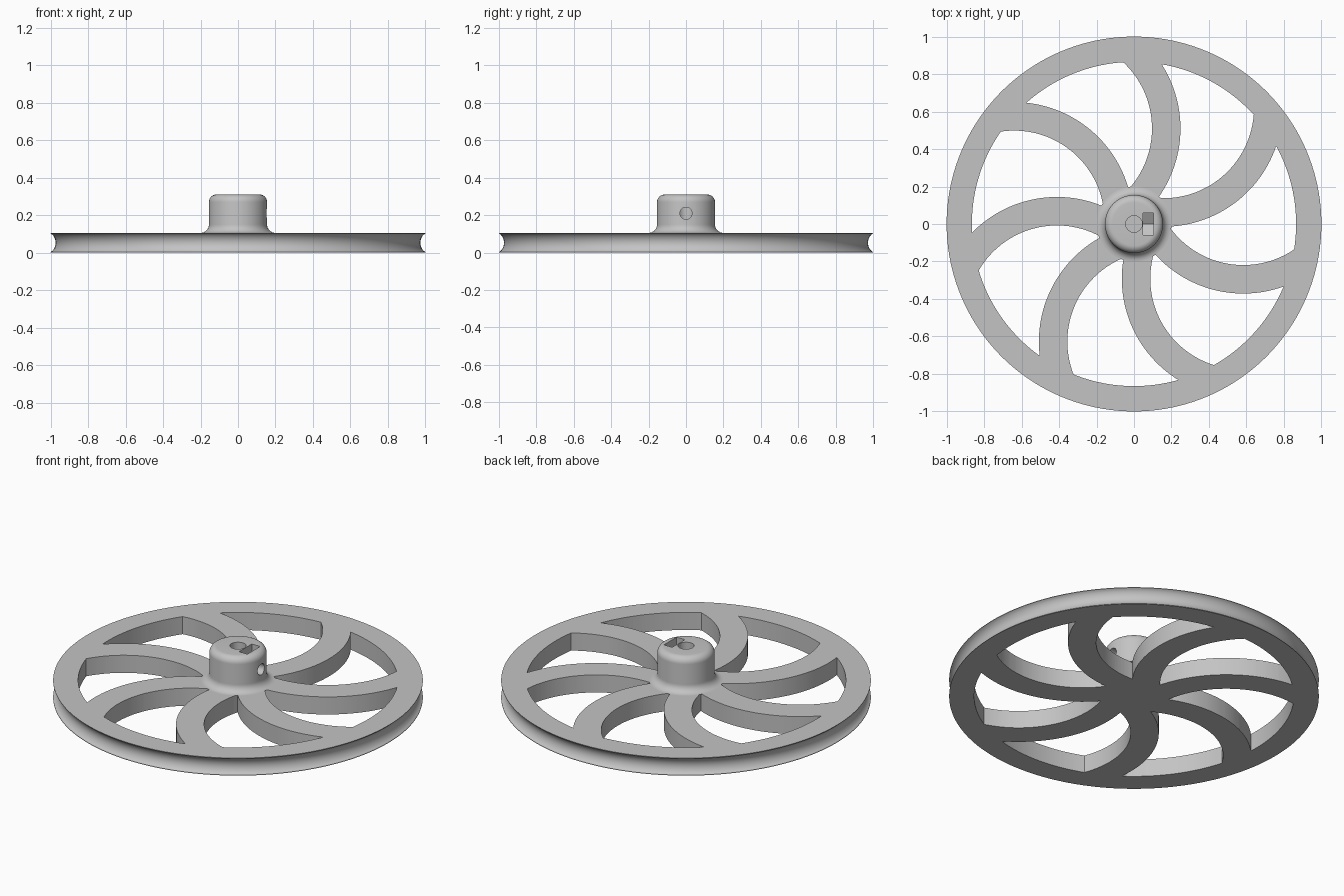
import bpy, bmesh
from math import sin, cos, pi, radians
from mathutils import Vector, Matrix
from mathutils.geometry import intersect_sphere_sphere_2d

if "Cube" in bpy.data.objects:
    bpy.data.objects.remove(bpy.data.objects["Cube"])

SPOKES = 7
THICK = 0.105          # wheel thickness
RIM_IN = 0.865         # inner radius of the rim
HUB_R, HUB_TOP = 0.155, 0.31

grey = bpy.data.materials.new("plain grey")
grey.use_nodes = True
grey.diffuse_color = (0.55, 0.55, 0.55, 1)
grey.node_tree.nodes["Principled BSDF"].inputs["Base Color"].default_value = grey.diffuse_color


def make_object(name, bm):
    bmesh.ops.recalc_face_normals(bm, faces=bm.faces)
    mesh = bpy.data.meshes.new(name)
    bm.to_mesh(mesh)
    bm.free()
    mesh.materials.append(grey)
    obj = bpy.data.objects.new(name, mesh)
    bpy.context.collection.objects.link(obj)
    return obj


def lathe(name, profile, steps):
    """Spin a (radius, height) profile around z."""
    bm = bmesh.new()
    verts = [bm.verts.new((r, 0, z)) for r, z in profile]
    edges = [bm.edges.new(pair) for pair in zip(verts, verts[1:])]
    bmesh.ops.spin(bm, geom=verts + edges, cent=(0, 0, 0), axis=(0, 0, 1),
                   angle=2 * pi, steps=steps)
    bmesh.ops.remove_doubles(bm, verts=bm.verts, dist=1e-5)
    return make_object(name, bm)


def add_prism(bm, points, depth):
    """Extrude a closed outline along the depth vector."""
    face = bm.faces.new([bm.verts.new(p) for p in points])
    new = bmesh.ops.extrude_face_region(bm, geom=[face], use_keep_orig=True)["geom"]
    bmesh.ops.translate(bm, vec=depth,
                        verts=[v for v in new if isinstance(v, bmesh.types.BMVert)])


def arc(centre, radius, start, end, n):
    """Points of a circular arc, angles in degrees."""
    angles = [radians(start + (end - start) * i / n) for i in range(n + 1)]
    return [(centre[0] + radius * cos(a), centre[1] + radius * sin(a)) for a in angles]


def arc_between(centre, p, q, n):
    """Shorter arc around centre from p to q, without its last point."""
    u, v = p - centre, q - centre
    turn = -u.angle_signed(v)
    return [centre + Matrix.Rotation(turn * i / n, 2) @ u for i in range(n)]


def crossing(c1, r1, c2, r2, hint):
    return min(intersect_sphere_sphere_2d(c1, r1, c2, r2),
               key=lambda p: (Vector(p) - hint).length)


def cut(target, cutter):
    cutter.hide_render = True
    mod = target.modifiers.new("cut", "BOOLEAN")
    mod.operation, mod.solver, mod.object = "DIFFERENCE", "EXACT", cutter
    bpy.context.view_layer.objects.active = target
    bpy.ops.object.modifier_apply(modifier=mod.name)
    bpy.data.objects.remove(cutter)


def smooth(obj):
    bpy.ops.object.select_all(action="DESELECT")
    obj.select_set(True)
    bpy.context.view_layer.objects.active = obj
    bpy.ops.object.shade_smooth_by_angle(angle=radians(30))


# Wheel disc with a rounded belt groove round its edge
depth, half, mid = 0.027, THICK / 2 - 0.003, THICK / 2
groove = [(1 - depth * (1 - (t / 8) ** 2) ** 0.75, mid + half * t / 8) for t in range(-8, 9)]
wheel = lathe("spoked_wheel", [(0, 0), (1, 0)] + groove + [(1, THICK), (0, THICK)], 180)

# Windows between the curved spokes
origin = Vector((0, 0))
c_near = Vector((-0.387, 0.51))
c_far = Matrix.Rotation(2 * pi / SPOKES, 2) @ c_near
R_IN, R_OUT = 0.483, 0.635     # concave and convex spoke edges
tip = Vector(crossing(c_near, R_IN, c_far, R_OUT, Vector((0, 0.2))))
near = Vector(crossing(c_near, R_IN, origin, RIM_IN, Vector((-0.05, 0.86))))
far = Vector(crossing(c_far, R_OUT, origin, RIM_IN, Vector((-0.57, 0.65))))
outline = (arc_between(c_near, tip, near, 28) + arc_between(origin, near, far, 20)
           + arc_between(c_far, far, tip, 28))
bm = bmesh.new()
for k in range(SPOKES):
    spin = Matrix.Rotation(2 * pi * k / SPOKES, 2)
    add_prism(bm, [(spin @ p).to_3d() - Vector((0, 0, 0.1)) for p in outline], (0, 0, 0.4))
cut(wheel, make_object("window_cutter", bm))
smooth(wheel)

# Hub with a flared foot and rounded top edge
foot = arc((HUB_R + 0.045, THICK + 0.045), 0.045, 270, 180, 8)
crown = arc((HUB_R - 0.04, HUB_TOP - 0.04), 0.04, 0, 90, 8)
hub = lathe("hub", [(0, THICK - 0.02), (HUB_R, THICK - 0.02), (HUB_R + 0.045, THICK - 0.001)]
            + foot + crown + [(0, HUB_TOP)], 96)

# Blind shaft bore
bm = bmesh.new()
add_prism(bm, [(x, y, 0.1) for x, y in arc((0, 0), 0.044, 0, 360, 48)[:-1]], (0, 0, 0.4))
cut(hub, make_object("bore_cutter", bm))

# Set-screw hole running from the +x side into the bore
bm = bmesh.new()
add_prism(bm, [(0, y, z) for y, z in arc((0, 0.21), 0.032, 0, 360, 32)[:-1]], (0.3, 0, 0))
cut(hub, make_object("screw_hole_cutter", bm))

# Nut slot with a V-shaped floor
bm = bmesh.new()
slot = [(-0.06, 0.4), (-0.06, 0.175), (0, 0.141), (0.06, 0.175), (0.06, 0.4)]
add_prism(bm, [(0.049, y, z) for y, z in slot], (0.055, 0, 0))
cut(hub, make_object("nut_slot_cutter", bm))
smooth(hub)
